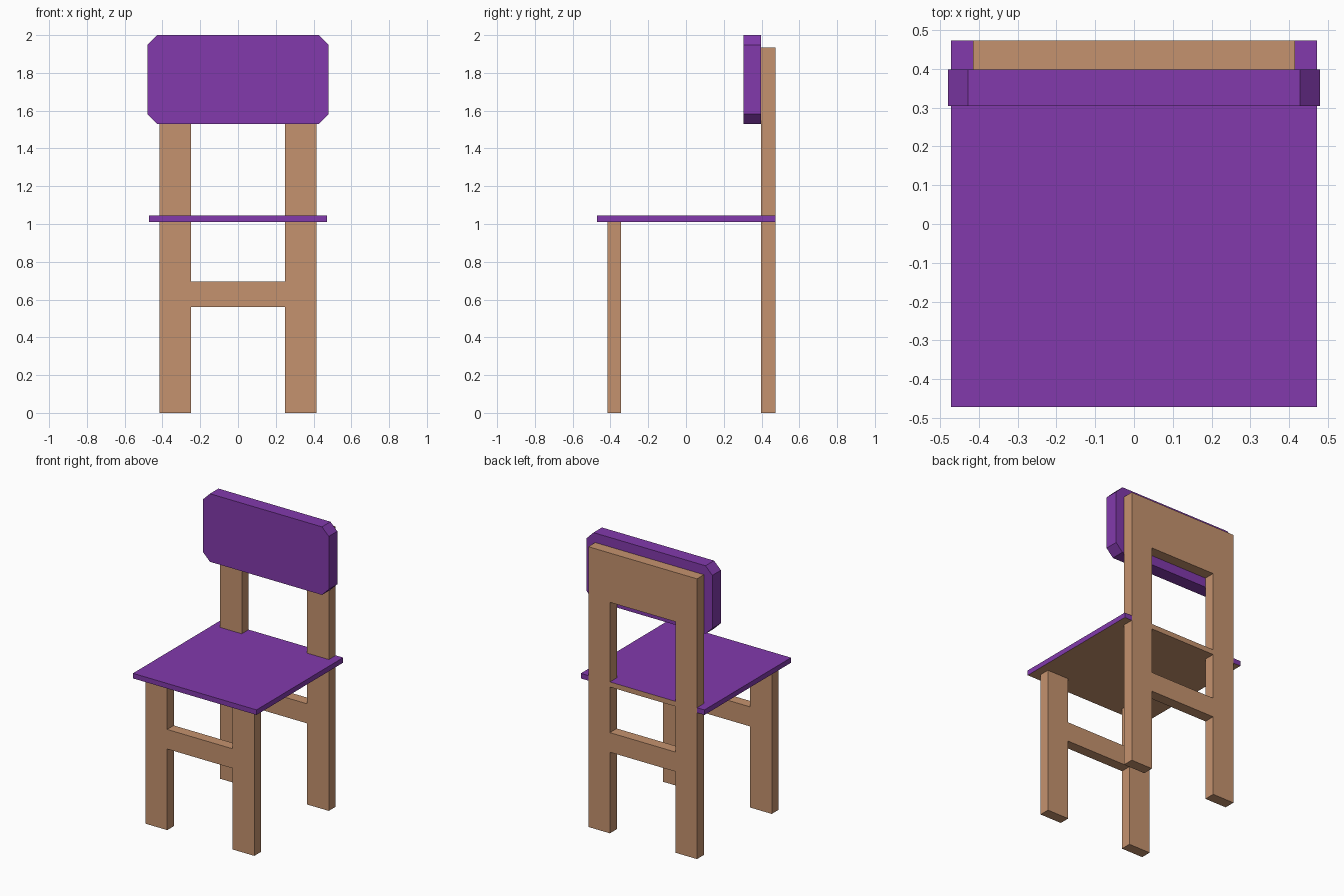
import bpy, bmesh
from mathutils import Matrix

if "Cube" in bpy.data.objects:
    bpy.data.objects.remove(bpy.data.objects["Cube"])


def material(name, rgb):
    m = bpy.data.materials.new(name)
    m.diffuse_color = (*rgb, 1)
    m.use_nodes = True
    m.node_tree.nodes["Principled BSDF"].inputs["Base Color"].default_value = m.diffuse_color
    return m


WOOD = material("light wood", (0.558, 0.290, 0.158))
PURPLE = material("purple", (0.223, 0.042, 0.413))


def rect(x0, x1, z0, z1):
    return [(x0, z0), (x1, z0), (x1, z1), (x0, z1)]


def mirrored(half):
    """Close a right-hand outline with its mirror image across x = 0."""
    return half + [(-x, y) for x, y in reversed(half)]


def panel(name, outlines, lo, hi, mats, upright=True):
    """Flat board: first outline is the rim, others are holes.
    Upright boards span lo..hi in y, flat boards in z."""
    cu = bpy.data.curves.new(name, 'CURVE')
    cu.dimensions = '2D'
    cu.fill_mode = 'BOTH'
    cu.extrude = (hi - lo) / 2
    for pts in outlines:
        s = cu.splines.new('POLY')
        s.points.add(len(pts) - 1)
        for p, (u, v) in zip(s.points, pts):
            p.co = (u, v, 0, 1)
        s.use_cyclic_u = True
    tmp = bpy.data.objects.new(name + "_outline", cu)
    bpy.context.scene.collection.objects.link(tmp)
    bpy.context.view_layer.update()
    dg = bpy.context.evaluated_depsgraph_get()
    me = bpy.data.meshes.new_from_object(tmp.evaluated_get(dg))
    bpy.data.objects.remove(tmp)

    bm = bmesh.new()
    bm.from_mesh(me)
    mid = (lo + hi) / 2
    if upright:
        mat = Matrix.Translation((0, mid, 0)) @ Matrix.Rotation(1.5707963268, 4, 'X')
    else:
        mat = Matrix.Translation((0, 0, mid))
    bm.transform(mat)
    bmesh.ops.remove_doubles(bm, verts=bm.verts, dist=1e-4)
    bmesh.ops.recalc_face_normals(bm, faces=bm.faces)
    for f in bm.faces:
        f.smooth = False
        f.material_index = 0
    bm.to_mesh(me)
    bm.free()
    me.name = name
    me.materials.clear()
    for m in mats:
        me.materials.append(m)
    ob = bpy.data.objects.new(name, me)
    bpy.context.scene.collection.objects.link(ob)
    return ob


LEG_IN, LEG_OUT = 0.25, 0.415
RAIL_LO, RAIL_HI = 0.56, 0.695
SEAT_LO, SEAT_HI = 1.01, 1.045
BACK_Y0, BACK_Y1 = 0.398, 0.473

# Front legs with their cross rail (H shape)
panel("front_legs", [mirrored([
    (LEG_IN, RAIL_LO), (LEG_IN, 0), (LEG_OUT, 0), (LEG_OUT, SEAT_LO),
    (LEG_IN, SEAT_LO), (LEG_IN, RAIL_HI)])], -0.415, -0.343, [WOOD])

# Tall back frame: two legs, cross rail and top board around one opening
panel("back_frame", [
    mirrored([(LEG_IN, RAIL_LO), (LEG_IN, 0), (LEG_OUT, 0), (LEG_OUT, 1.935)]),
    rect(-LEG_IN, LEG_IN, RAIL_HI, 1.595)], BACK_Y0, BACK_Y1, [WOOD])

# Seat notched around the back legs
S = 0.472
seat = panel("seat", [mirrored([
    (S, -S), (S, BACK_Y1), (LEG_OUT, BACK_Y1), (LEG_OUT, BACK_Y0),
    (LEG_IN, BACK_Y0), (LEG_IN, BACK_Y1)])], SEAT_LO, SEAT_HI,
    [PURPLE, WOOD], upright=False)
# Bare wood underneath and on the back edge between the legs
for f in seat.data.polygons:
    if f.normal.z < -0.5 or (f.normal.y > 0.5 and abs(f.center.x) < LEG_IN):
        f.material_index = 1

# Backrest board with clipped corners
W, Z0, Z1, C = 0.48, 1.53, 2.0, 0.052
panel("backrest", [mirrored([
    (W - C, Z0), (W, Z0 + C), (W, Z1 - C), (W - C, Z1)])],
    0.305, BACK_Y0, [PURPLE])
